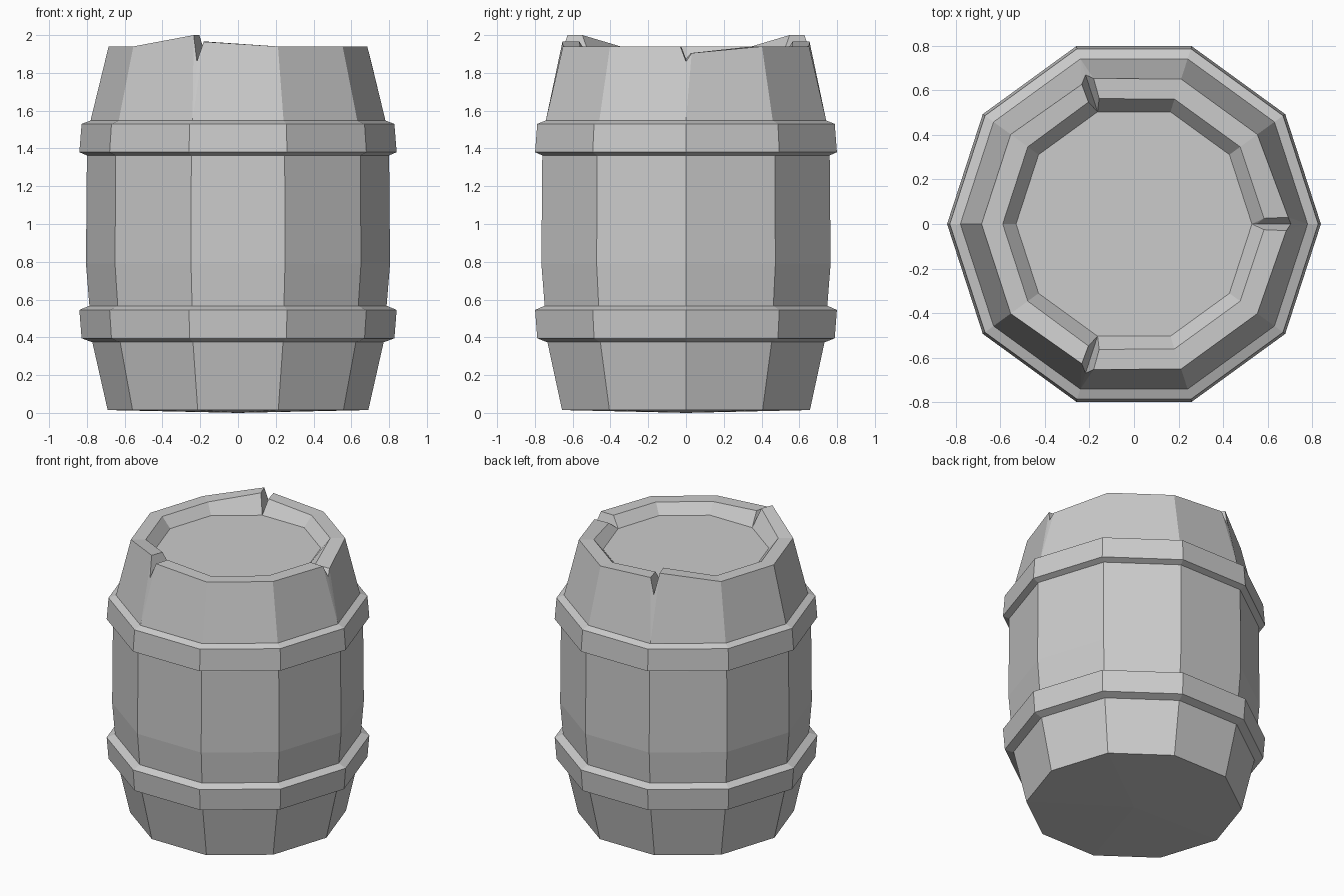
import bpy, bmesh
from math import cos, sin, radians

SIDES = 10
STEP = 360 / SIDES

cube = bpy.data.objects.get("Cube")
if cube:
    bpy.data.objects.remove(cube, do_unlink=True)

grey = bpy.data.materials.new("plain grey")
grey.use_nodes = True
colour = (0.6, 0.6, 0.6, 1)
grey.diffuse_color = colour
grey.node_tree.nodes["Principled BSDF"].inputs["Base Color"].default_value = colour


def polar(bm, r, angle, z):
    a = radians(angle)
    return bm.verts.new((r * cos(a), r * sin(a), z))


def ring(bm, r, z):
    return [polar(bm, r, i * STEP, z) for i in range(SIDES)]


def bridge(bm, low, high):
    for i in range(SIDES):
        j = (i + 1) % SIDES
        bm.faces.new((low[i], low[j], high[j], high[i]))


def finish(bm, name):
    bmesh.ops.recalc_face_normals(bm, faces=bm.faces[:])
    mesh = bpy.data.meshes.new(name)
    bm.to_mesh(mesh)
    bm.free()
    mesh.materials.append(grey)
    obj = bpy.data.objects.new(name, mesh)
    bpy.context.collection.objects.link(obj)


# Barrel body: bulging staves
bm = bmesh.new()
profile = [(0.69, 0.015), (0.777, 0.40), (0.787, 0.57), (0.805, 0.79),
           (0.80, 1.36), (0.78, 1.55)]
rings = [ring(bm, r, z) for r, z in profile]
for low, high in zip(rings, rings[1:]):
    bridge(bm, low, high)

# Slightly domed bottom
base = bm.verts.new((0, 0, 0))
for i in range(SIDES):
    bm.faces.new((base, rings[0][(i + 1) % SIDES], rings[0][i]))

# Recessed lid
RIM = 1.94
lid = ring(bm, 0.53, 1.87)
bm.faces.new(lid)

# Rim stations: cracked corners get a lip, a notch and another lip
cracks = {0: (RIM, 1.905), 3: (1.965, 2.0), 7: (2.0, 1.965)}
stations = []


def add_station(corner, offset, z, inner_r, inner_z):
    angle = corner * STEP + offset
    outer = polar(bm, 0.685 - (z - RIM) * 0.25, angle, z)
    inner = polar(bm, inner_r, angle, inner_z)
    stations.append((corner, outer, inner))


for c in range(SIDES):
    if c in cracks:
        before, after = cracks[c]
        add_station(c, -2.5, before, 0.585, before)
        add_station(c, 0, 1.86, 0.55, 1.875)
        add_station(c, 2.5, after, 0.585, after)
    else:
        add_station(c, 0, RIM, 0.59, RIM)

# Upper staves, rim top and inner wall
for (c, out_a, in_a), (d, out_b, in_b) in zip(stations, stations[1:] + stations[:1]):
    bm.faces.new((out_a, out_b, in_b, in_a))
    for corners, a, b in ((rings[-1], out_a, out_b), (lid, in_a, in_b)):
        bm.faces.new(list(dict.fromkeys((corners[c], corners[d], b, a))))
finish(bm, "barrel_body")

# Hoops: the lower one is the upper one flipped
upper = [(0.78, 1.355), (0.84, 1.38), (0.828, 1.53), (0.775, 1.55)]
lower = [(r, 1.925 - z) for r, z in upper]
for name, section in (("upper_hoop", upper), ("lower_hoop", lower)):
    bm = bmesh.new()
    loops = [ring(bm, r, z) for r, z in section]
    for a, b in zip(loops, loops[1:] + loops[:1]):
        bridge(bm, a, b)
    finish(bm, name)
